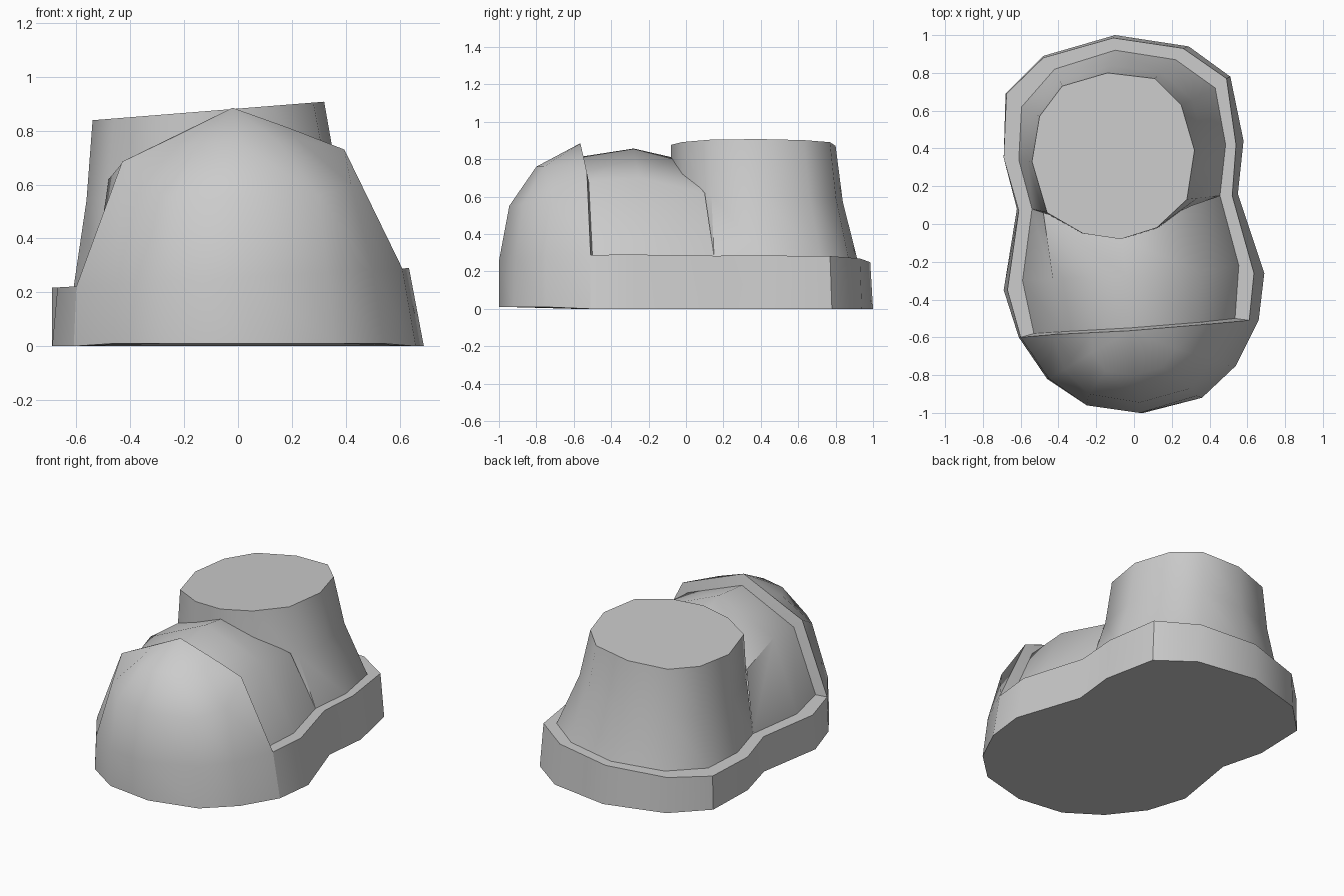
import bpy, bmesh, math

if "Cube" in bpy.data.objects:
    bpy.data.objects.remove(bpy.data.objects["Cube"])


def rim_z(x):
    return 0.255 + 0.055 * x


def at_rim(points):
    return [(x, y, rim_z(x)) for x, y in points]


def loft(name, rows, closed=False, cap=False, angle=35):
    """Skin a list of rows with equal point counts."""
    bm = bmesh.new()
    vs = [[bm.verts.new(p) for p in row] for row in rows]
    n = len(rows[0])
    for a, b in zip(vs, vs[1:]):
        for i in range(n if closed else n - 1):
            j = (i + 1) % n
            bm.faces.new((a[i], b[i], b[j], a[j]))
    if cap:
        bm.faces.new(vs[-1][::-1])
    bmesh.ops.remove_doubles(bm, verts=bm.verts, dist=1e-4)
    me = bpy.data.meshes.new(name)
    bm.to_mesh(me)
    bm.free()
    ob = bpy.data.objects.new(name, me)
    bpy.context.collection.objects.link(ob)
    bpy.ops.object.select_all(action='DESELECT')
    ob.select_set(True)
    bpy.context.view_layer.objects.active = ob
    bpy.ops.object.shade_smooth_by_angle(angle=math.radians(angle))
    return ob


# outlines around the heel, left toe joint to right toe joint
base = [(-.61, -.60), (-.69, -.35), (-.62, .08), (-.69, .35), (-.68, .69), (-.48, .89), (-.10, 1),
        (.29, .94), (.51, .78), (.58, .44), (.55, .16), (.69, -.26), (.66, -.51)]
top = [(-.60, -.60), (-.67, -.35), (-.61, .07), (-.69, .35), (-.675, .69), (-.48, .88), (-.11, .985),
       (.26, .93), (.49, .77), (.54, .42), (.52, .15), (.635, -.26), (.61, -.51)]
inner = [(-.53, -.58), (-.59, -.30), (-.54, .08), (-.61, .34), (-.595, .62), (-.42, .82), (-.10, .92),
         (.22, .87), (.43, .72), (.485, .42), (.455, .15), (.555, -.22), (.535, -.50)]
toe = [(.66, -.51), (.54, -.75), (.36, -.92), (.05, -1), (-.25, -.96), (-.46, -.82), (-.61, -.60)]

# sole side with its rim
loft("sole_side", [[(x, y, 0) for x, y in base], at_rim(top), at_rim(inner)])

# underside
toe_base = [(x, y, 0 if i in (0, 6) else .01) for i, (x, y) in enumerate(toe)]
loft("sole_bottom", [[(x, y, 0) for x, y in base] + toe_base[1:-1]], closed=True, cap=True)
bpy.context.object.data.flip_normals()
if bpy.context.object.data.polygons[0].normal.z > 0:
    bpy.context.object.data.flip_normals()

# domed toe cap
apex = (-.02, -.565, .885)
loft("toe_cap", [
    toe_base,
    at_rim([(.61, -.51), (.50, -.75), (.33, -.91), (.03, -1), (-.25, -.96), (-.45, -.82), (-.60, -.60)]),
    [(.395, -.53, .73), (.42, -.72, .60), (.30, -.87, .56), (.03, -.945, .55),
     (-.24, -.90, .55), (-.37, -.77, .58), (-.43, -.585, .685)],
    [(.19, -.547, .81), (.22, -.66, .77), (.15, -.76, .76), (0, -.80, .76),
     (-.15, -.78, .75), (-.22, -.68, .75), (-.22, -.575, .785)],
    [apex] * 7], angle=50)

# back edge of the toe cap
arch_out = [(-.60, -.60, rim_z(-.6)), (-.43, -.585, .685), apex, (.395, -.53, .73), (.61, -.51, rim_z(.61))]
arch_in = [(-.53, -.58, rim_z(-.53)), (-.38, -.57, .63), (-.02, -.55, .815), (.35, -.52, .68),
           (.535, -.50, rim_z(.535))]
loft("toe_cap_edge", [arch_in, arch_out])

# instep between toe cap and shaft
loft("instep", [
    [(-.54, .08, rim_z(-.54)), (-.48, .06, .62), (-.07, -.075, .81), (.31, .10, .62), (.455, .15, rim_z(.455))],
    [(-.59, -.30, rim_z(-.59)), (-.43, -.29, .68), (-.04, -.28, .857), (.35, -.25, .70),
     (.555, -.22, rim_z(.555))],
    arch_in], angle=50)

# ankle shaft with closed, tilted top
foot = at_rim(inner[2:11] + [(.16, -.02), (-.07, -.08), (-.29, -.05)])
crown = [(x, y, .882 + .08 * x) for x, y in
         [(-.46, .06), (-.54, .33), (-.50, .57), (-.38, .73), (-.14, .80), (.11, .77),
          (.25, .63), (.32, .39), (.28, .13), (.12, -.02), (-.07, -.08), (-.27, -.05)]]
middle = [(a[0] * .32 + b[0] * .68, a[1] * .32 + b[1] * .68, a[2] * .48 + b[2] * .52)
          for a, b in zip(foot, crown)]
loft("ankle_shaft", [foot, middle, crown], closed=True, cap=True, angle=45)
